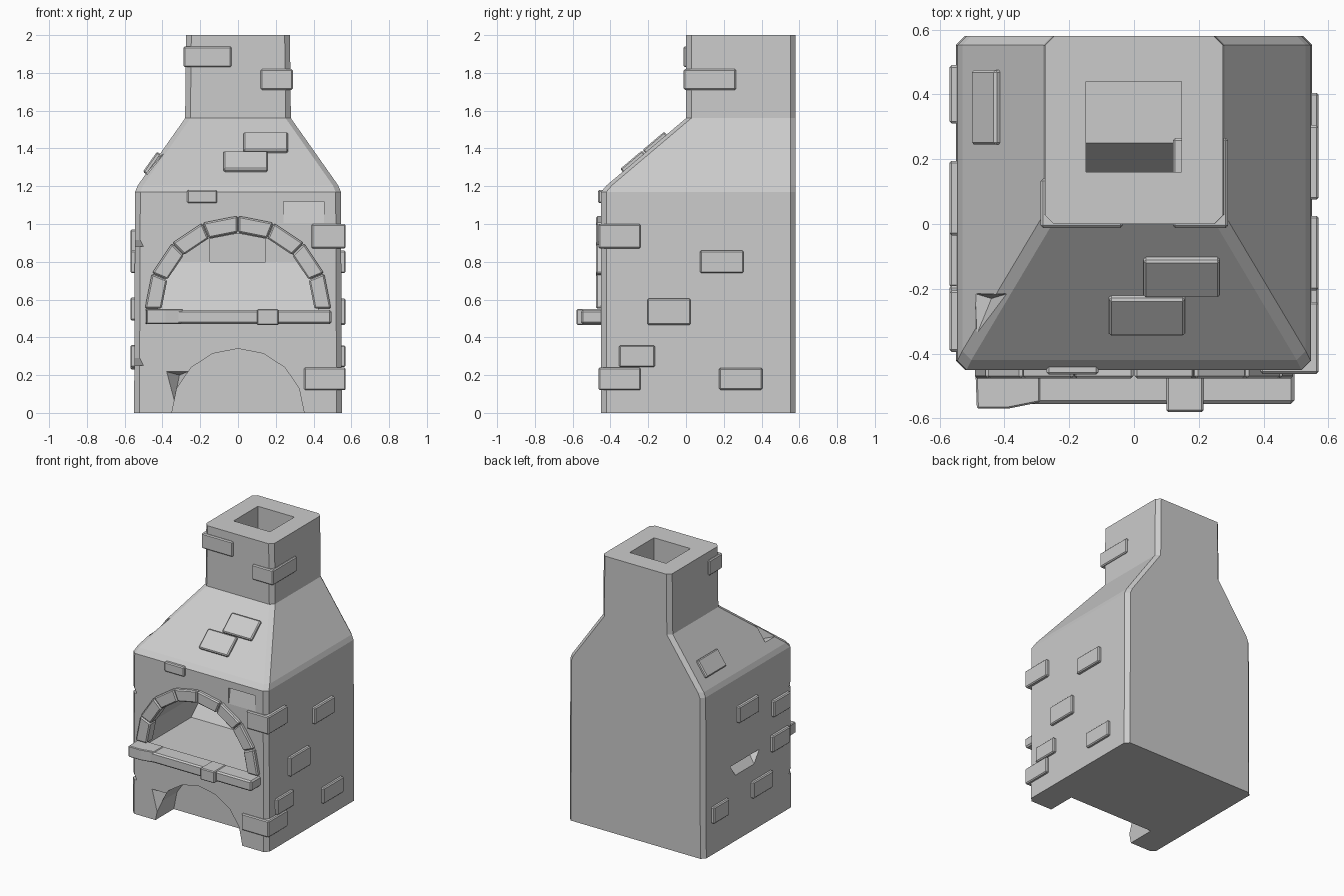
import bpy, bmesh
from math import sin, cos, pi, atan2
from mathutils import Matrix, Vector

if "Cube" in bpy.data.objects:
    bpy.data.objects.remove(bpy.data.objects["Cube"])

stone = bpy.data.materials.new("grey_stone")
stone.use_nodes = True
GREY = (0.6, 0.6, 0.6, 1)
stone.diffuse_color = GREY
stone.node_tree.nodes["Principled BSDF"].inputs["Base Color"].default_value = GREY


def add_object(name, bm):
    bmesh.ops.recalc_face_normals(bm, faces=bm.faces)
    mesh = bpy.data.meshes.new(name)
    bm.to_mesh(mesh)
    bm.free()
    mesh.materials.append(stone)
    obj = bpy.data.objects.new(name, mesh)
    bpy.context.collection.objects.link(obj)
    return obj


def hull(name, points, bevel=0):
    """Convex solid around the points, with optional chamfered edges."""
    bm = bmesh.new()
    for p in points:
        bm.verts.new(p)
    bmesh.ops.convex_hull(bm, input=bm.verts)
    bmesh.ops.dissolve_limit(bm, angle_limit=0.01, verts=bm.verts, edges=bm.edges)
    if bevel:
        bmesh.ops.bevel(bm, geom=bm.edges[:], offset=bevel, segments=1, affect='EDGES')
    return add_object(name, bm)


def box(name, x, y, z, bevel=0, matrix=Matrix()):
    return hull(name, [matrix @ Vector((a, b, c)) for a in x for b in y for c in z], bevel)


def arc(rx, rz, cz, steps=8):
    return [(rx * cos(pi * i / steps), cz + rz * sin(pi * i / steps)) for i in range(steps + 1)]


def prism(name, outline, y0, y1, bevel=0):
    return hull(name, [(x, y, z) for x, z in outline for y in (y0, y1)], bevel)


# Body: chamfered rectangle lofted through the heights
BACK, CH = 0.58, 0.028
bm = bmesh.new()
rings = []
for z, w, f in [(0, .55, -.45), (1.17, .545, -.45), (1.205, .53, -.42), (1.56, .28, 0), (2, .275, 0)]:
    right = [(w - CH, f), (w, f + CH), (w, BACK - CH), (w - CH, BACK)]
    left = [(-x, y) for x, y in reversed(right)]
    rings.append([bm.verts.new((x, y, z)) for x, y in right + left])
for low, high in zip(rings, rings[1:]):
    for i in range(8):
        j = (i + 1) % 8
        bm.faces.new((low[i], low[j], high[j], high[i]))
bm.faces.new(rings[0])
bm.faces.new(rings[-1])
body = add_object("oven_body", bm)

# Openings and chips cut from the body
cutters = [
    prism("oven_cut", arc(.425, .41, .54) + [(-.425, .53), (.425, .53)], -.6, .25),
    prism("wood_store_cut", arc(.35, .34, 0) + [(-.35, -.1), (.35, -.1)], -.6, -.24),
    box("flue_cut", (-.148, .146), (.16, .44), (.8, 2.1)),
    hull("recess_cut", [(x, y, z) for x in (.24, .455)
                        for y, z in ((-.5, 1), (-.5, 1.12), (-.451, 1), (-.43, 1.12))]),
    hull("side_gap_cut", [(-.6, .29, .56), (-.6, -.08, .56), (-.6, .19, .42), (-.6, .02, .42),
                          (-.47, .25, .56), (-.47, -.03, .56)]),
    hull("arch_chip_cut", [(-.385, -.46, .22), (-.26, -.46, .22), (-.34, -.46, .05),
                           (-.31, -.36, .2), (-.3, -.5, .15)]),
    hull("slope_chip_cut", [(-.49, -.215, 1.265), (-.39, -.215, 1.378), (-.485, -.34, 1.26),
                            (-.44, -.23, 1.27), (-.56, -.25, 1.45)]),
]
for base in (.88, .25):
    cutters.append(hull("corner_chip_cut", [(-.49, -.46, base), (-.58, -.37, base), (-.6, -.5, base),
                                            (-.555, -.455, base + .12), (-.6, -.5, base + .12)]))
bpy.context.view_layer.objects.active = body
for cutter in cutters:
    cutter.hide_render = True
    mod = body.modifiers.new("cut", 'BOOLEAN')
    mod.operation = 'DIFFERENCE'
    mod.solver = 'EXACT'
    mod.object = cutter
    bpy.ops.object.modifier_apply(modifier=mod.name)
    bpy.data.objects.remove(cutter)

# Sloped rear of the firing chamber
hull("chamber_slope", [(x, y, z) for x in (-.43, .43)
                       for y, z in ((.05, .5), (.25, .8), (.26, .79), (.26, .5))])

# Arch stones around the oven mouth
for i in range(8):
    a, b = (pi * (i + t) / 8 for t in (.01, .99))
    stone_shape = [(r * cos(t), .55 + r * sin(t)) for r in (.405, .493) for t in (a, b)]
    prism("arch_stone", stone_shape, -.477, -.4, .008)

# Shelf below the mouth
box("shelf", (-.48, .495), (-.555, -.43), (.47, .545), .01)
box("shelf_stone", (.1, .215), (-.58, -.44), (.465, .55), .006)
hull("shelf_end", [(x, y, z) for z in (.47, .55)
                   for x, y in ((-.49, -.44), (-.485, -.57), (-.39, -.57), (-.29, -.55), (-.29, -.44))], .005)

# Bricks on the side walls: side, centre y, centre z, width, height
for side, y, z, w, h in [
    (1, .19, .8, .23, .12), (1, -.09, .535, .23, .14), (1, -.26, .3, .19, .115), (1, .29, .18, .23, .115),
    (-1, .08, .91, .23, .12), (-1, -.3, .8, .19, .12), (-1, -.29, .55, .2, .12),
    (-1, -.08, .3, .23, .12), (-1, .4, .29, .18, .12),
]:
    box("side_brick", (side * .5, side * .57), (y - w / 2, y + w / 2), (z - h / 2, z + h / 2), .007)

# Bricks on the front and wrapping the corners
for x, y, z in [
    ((-.27, -.11), (-.465, -.42), (1.11, 1.18)),
    ((.39, .57), (-.463, -.24), (.87, 1)),
    ((.35, .57), (-.463, -.24), (.12, .24)),
    ((-.288, -.035), (-.012, .14), (1.83, 1.94)),
    ((.12, .29), (-.012, .265), (1.71, 1.82)),
]:
    box("wall_brick", x, y, z, .007)

# Bricks lying on the sloped hood
pitch = atan2(.355, .42)
for x, z in ((.147, 1.425), (.04, 1.325)):
    place = Matrix.Translation((x, -.42 + (z - 1.205) * .42 / .355, z)) @ Matrix.Rotation(pitch, 4, 'X')
    box("hood_brick", (-.117, .117), (-.075, .075), (-.03, .02), .007, place)
side_pitch = atan2(.355, .25)
place = Matrix.Translation((-.45, .36, 1.318)) @ Matrix.Rotation(-side_pitch, 4, 'Y')
box("hood_side_brick", (-.065, .065), (-.115, .115), (-.03, .02), .007, place)
